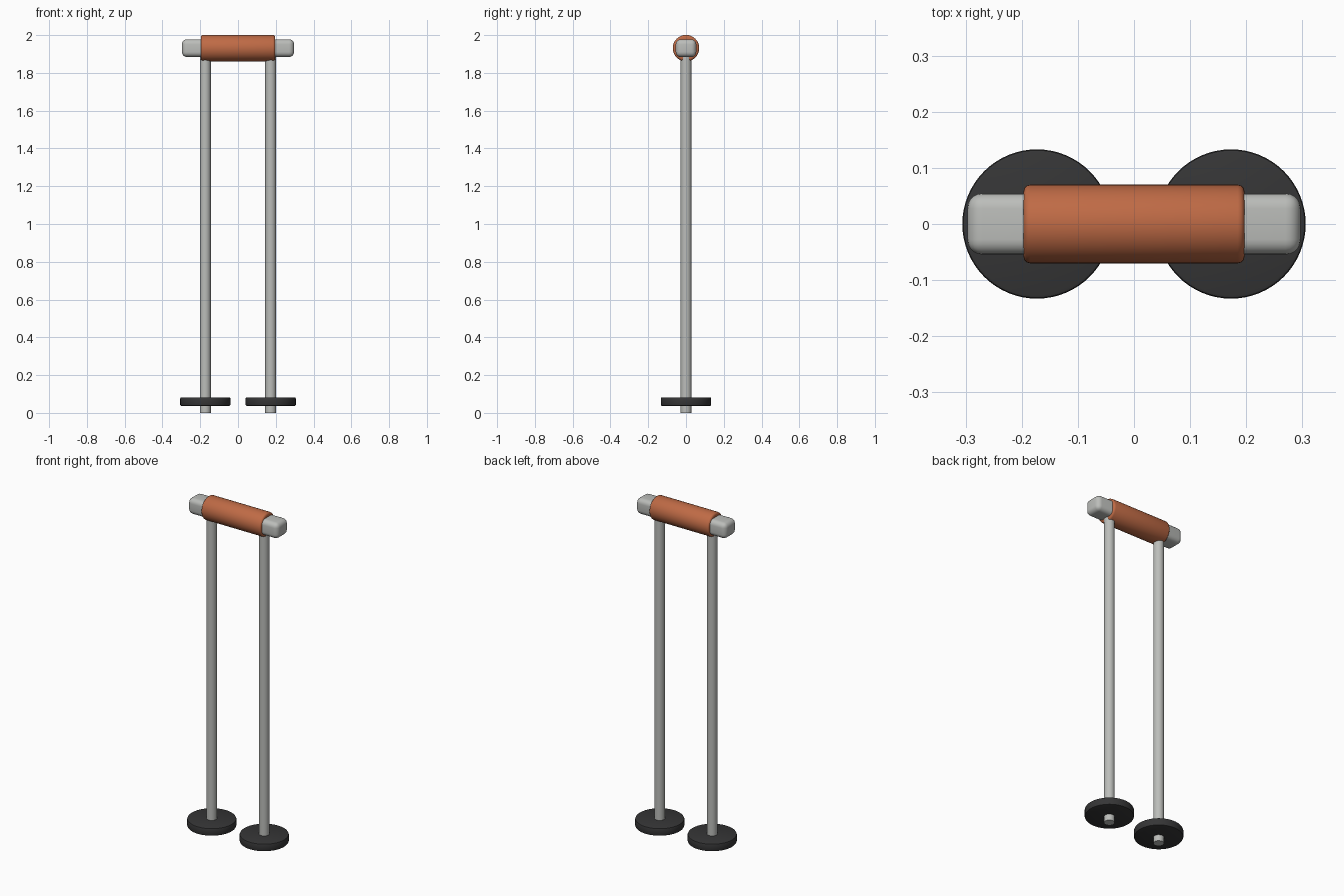
import bpy
import math

cube = bpy.data.objects.get("Cube")
if cube:
    bpy.data.objects.remove(cube, do_unlink=True)


def make_material(name, colour):
    mat = bpy.data.materials.new(name)
    mat.use_nodes = True
    mat.diffuse_color = (*colour, 1)
    bsdf = next(n for n in mat.node_tree.nodes if n.type == 'BSDF_PRINCIPLED')
    bsdf.inputs["Base Color"].default_value = (*colour, 1)
    return mat


metal = make_material("light_grey_metal", (0.5, 0.51, 0.49))
leather = make_material("tan_leather", (0.52, 0.145, 0.06))
rubber = make_material("black_rubber", (0.036, 0.036, 0.037))


def finish(name, mat, bevel=0, segments=3):
    """Name, colour, round and smooth the active object."""
    obj = bpy.context.object
    obj.name = name
    obj.data.materials.append(mat)
    bpy.ops.object.transform_apply(location=False, rotation=True, scale=True)
    if bevel:
        mod = obj.modifiers.new("rounded_edges", 'BEVEL')
        mod.width = bevel
        mod.segments = segments
        mod.limit_method = 'ANGLE'
        mod.angle_limit = math.radians(40)
        bpy.ops.object.modifier_apply(modifier=mod.name)
    bpy.ops.object.shade_smooth_by_angle(angle=math.radians(40))
    return obj


def cylinder(name, mat, radius, low, high, x=0, bevel=0, segments=3, sides=48):
    bpy.ops.mesh.primitive_cylinder_add(
        vertices=sides, radius=radius, depth=high - low, location=(x, 0, (low + high) / 2))
    return finish(name, mat, bevel, segments)


BAR_Z = 1.931

# Rounded rectangular bar whose ends show beyond the grip
bpy.ops.mesh.primitive_cube_add(size=1, location=(0, 0, BAR_Z))
bpy.context.object.scale = (0.594, 0.109, 0.094)
finish("handle_bar", metal, bevel=0.027, segments=5)

# Round grip wrapped about the middle of the bar
bpy.ops.mesh.primitive_cylinder_add(
    vertices=48, radius=0.07, depth=0.394, location=(0, 0, BAR_Z),
    rotation=(0, math.pi / 2, 0))
finish("grip", leather, bevel=0.012)

# Twin poles, each passing through a round disc near its tip
for side, x in (("left", 0.173), ("right", -0.173)):
    cylinder(side + "_pole", metal, 0.029, 0, BAR_Z, x, sides=32)
    cylinder(side + "_disc", rubber, 0.133, 0.037, 0.082, x, bevel=0.006, segments=2, sides=64)
